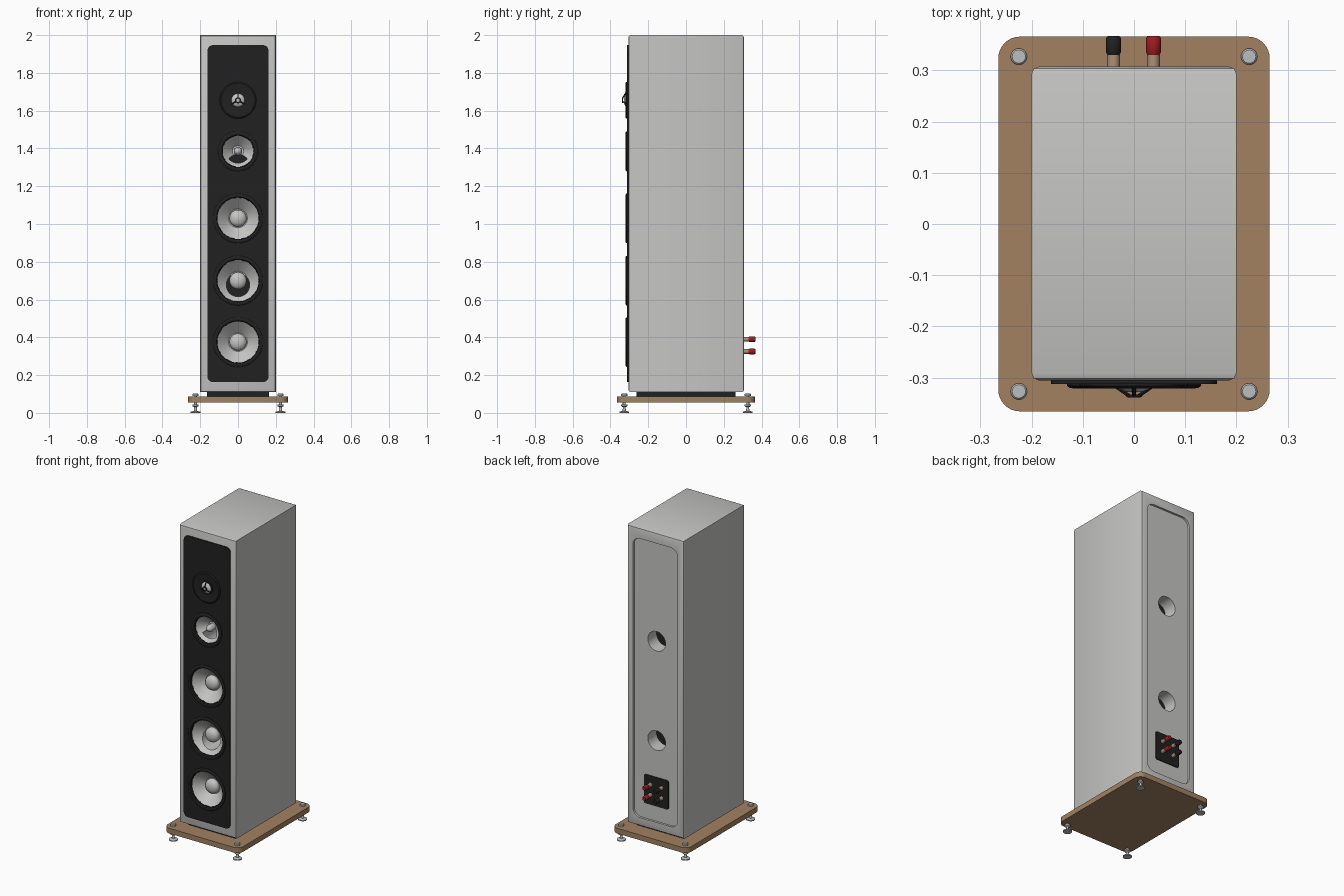
import bpy, bmesh, math
from mathutils import Matrix, Vector

cube = bpy.data.objects.get("Cube")
if cube:
    bpy.data.objects.remove(cube, do_unlink=True)


def material(name, rgb):
    m = bpy.data.materials.new(name)
    m.use_nodes = True
    m.diffuse_color = (*rgb, 1)
    m.node_tree.nodes["Principled BSDF"].inputs["Base Color"].default_value = (*rgb, 1)
    return m


GREY = material("pale grey", (0.56, 0.56, 0.55))
BLACK = material("black", (0.015, 0.015, 0.015))
WOOD = material("tan wood", (0.36, 0.22, 0.115))
METAL = material("silver", (0.5, 0.52, 0.53))
BRASS = material("brass", (0.42, 0.28, 0.17))
RED = material("red", (0.33, 0.012, 0.015))

UP = Matrix.Identity(4)
FRONT = Matrix.Rotation(math.pi / 2, 4, 'X')
REAR = Matrix.Rotation(-math.pi / 2, 4, 'X')


def finish(bm, name, mat, angle=35):
    bmesh.ops.recalc_face_normals(bm, faces=bm.faces)
    me = bpy.data.meshes.new(name)
    bm.to_mesh(me)
    bm.free()
    me.materials.append(mat)
    ob = bpy.data.objects.new(name, me)
    bpy.context.collection.objects.link(ob)
    smooth(ob, angle)
    return ob


def activate(ob):
    bpy.ops.object.select_all(action='DESELECT')
    ob.select_set(True)
    bpy.context.view_layer.objects.active = ob


def smooth(ob, angle=35):
    activate(ob)
    bpy.ops.object.shade_smooth_by_angle(angle=math.radians(angle))


def block(name, x, y, z, mat, round_axis=None, radius=0.0):
    """Box between (low, high) pairs, corners rounded around one axis."""
    bm = bmesh.new()
    bmesh.ops.create_cube(bm, size=1)
    for v in bm.verts:
        v.co = Vector([lo + (hi - lo) * (c + 0.5) for c, (lo, hi) in zip(v.co, (x, y, z))])
    if round_axis is not None:
        edges = [e for e in bm.edges
                 if abs(e.verts[0].co[round_axis] - e.verts[1].co[round_axis]) > 1e-5]
        bmesh.ops.bevel(bm, geom=edges, offset=radius, segments=8, profile=0.5, affect='EDGES')
    return finish(bm, name, mat)


def lathe(name, profile, loc, mat, axis=UP, steps=48):
    """Spin (radius, height) points about an axis."""
    bm = bmesh.new()
    verts = [bm.verts.new((r, 0, h)) for r, h in profile]
    edges = [bm.edges.new(p) for p in zip(verts, verts[1:])]
    bmesh.ops.spin(bm, geom=verts + edges, cent=(0, 0, 0), axis=(0, 0, 1),
                   angle=2 * math.pi, steps=steps, use_duplicate=False)
    bmesh.ops.remove_doubles(bm, verts=bm.verts, dist=1e-5)
    bm.transform(Matrix.Translation(loc) @ axis)
    return finish(bm, name, mat)


def rod(name, radius, length, loc, mat, axis=UP, steps=24):
    return lathe(name, [(0, 0), (radius, 0), (radius, length), (0, length)], loc, mat, axis, steps)


def strut(name, a, b, radius, mat):
    d = Vector(b) - Vector(a)
    return rod(name, radius, d.length, a, mat, d.to_track_quat('Z', 'Y').to_matrix().to_4x4(), 8)


def cut(target, cutter):
    activate(target)
    mod = target.modifiers.new("cut", 'BOOLEAN')
    mod.operation, mod.solver, mod.object = 'DIFFERENCE', 'EXACT', cutter
    bpy.ops.object.modifier_apply(modifier=mod.name)


# Cabinet with bevelled front and back rims
bm = bmesh.new()
bmesh.ops.create_cube(bm, size=1)
for v in bm.verts:
    v.co = Vector((v.co.x * 0.4, v.co.y * 0.613 + 0.001, v.co.z * 1.89 + 1.055))
rims = [e for e in bm.edges if abs(e.verts[0].co.y - e.verts[1].co.y) < 1e-5]
bmesh.ops.bevel(bm, geom=rims, offset=0.014, segments=2, profile=0.5, affect='EDGES')
cabinet = finish(bm, "cabinet", GREY)
baffle = block("front_baffle", (-0.162, 0.162), (-0.313, -0.303), (0.163, 1.947), BLACK, 1, 0.03)

# Recess in the back
cutters = [block("back_recess_cutter", (-0.157, 0.157), (0.294, 0.35), (0.165, 1.935), GREY, 1, 0.05)]
cut(cabinet, cutters[0])

# Drivers: name, height, outer radius, cone radius, cone floor radius
FACE, FLOOR = -0.312, -0.25
drivers = [("midrange", 1.385, 0.106, 0.083, 0.03)]
drivers += [(f"woofer_{i + 1}", z, 0.131, 0.11, 0.05) for i, z in enumerate((1.03, 0.7, 0.375))]
for name, z, outer, cone, floor in drivers:
    cutter = lathe(name + "_cutter", [(0, 0), (floor, 0), (cone, -0.306 / -1 + FLOOR),
                                      (cone, 0.09), (0, 0.09)], (0, FLOOR, z), GREY, FRONT)
    cutters.append(cutter)
    cut(cabinet, cutter)
    cut(baffle, cutter)
    lathe(name + "_surround",
          [(outer, -0.002), (outer, 0.004), (outer - 0.005, 0.008), (cone + 0.009, 0.009),
           (cone + 0.003, 0.006), (cone, 0), (cone, -0.006)], (0, FACE, z), BLACK, FRONT)
    if name == "midrange":
        dome = [(0, -0.005), (0.02, -0.005), (0.022, 0.03), (0.017, 0.045), (0.009, 0.053), (0, 0.056)]
    else:
        r = 0.045
        dome = [(0, -0.01), (r, -0.01)] + [
            (r * math.cos(t * math.pi / 16), 0.008 + 0.028 * math.sin(t * math.pi / 16))
            for t in range(8)] + [(0, 0.036)]
    lathe(name + "_dome", dome, (0, FLOOR, z), METAL if name == "midrange" else GREY, FRONT)

# Rear ports with a dark end inside
for i, z in enumerate((1.307, 0.677)):
    cutter = rod("port_cutter", 0.062, 0.65, (0, -0.285, z), GREY, REAR, 48)
    cutters.append(cutter)
    cut(cabinet, cutter)
    rod(f"port_{i + 1}_end", 0.063, 0.006, (0, 0.2, z), BLACK, REAR, 48)
for c in cutters:
    bpy.data.objects.remove(c, do_unlink=True)
smooth(cabinet)
smooth(baffle)

# Tweeter with waveguide, dome and guard
TZ = 1.655
lathe("tweeter_waveguide", [(0.097, -0.002), (0.097, 0.004), (0.09, 0.009), (0.075, 0.008),
                            (0.042, 0.003), (0.038, 0.003), (0, 0.003)], (0, FACE, TZ), BLACK, FRONT)
lathe("tweeter_dome", [(0.036, 0.002), (0.034, 0.006), (0.026, 0.012), (0.014, 0.016), (0, 0.017)],
      (0, FACE, TZ), GREY, FRONT)
lathe("tweeter_guard_rim", [(0.043, 0), (0.043, 0.009), (0.036, 0.009), (0.036, 0)],
      (0, FACE, TZ), BLACK, FRONT)
lathe("tweeter_guard_hub", [(0.016, 0.021), (0.015, 0.026), (0.009, 0.027), (0.009, 0.021), (0.016, 0.021)],
      (0, FACE, TZ), BLACK, FRONT)
for k in range(3):
    a = math.pi / 2 + k * 2 * math.pi / 3
    c, s = math.cos(a), math.sin(a)
    strut(f"tweeter_guard_strut_{k + 1}", (0.04 * c, -0.318, TZ + 0.04 * s),
          (0.012 * c, -0.335, TZ + 0.012 * s), 0.0035, BLACK)

# Terminal plate and binding posts
block("terminal_plate", (-0.085, 0.085), (0.29, 0.3), (0.262, 0.445), BLACK, 1, 0.01)
for z, level in ((0.39, "upper"), (0.325, "lower")):
    for x, side, mat in ((-0.04, "right", BLACK), (0.038, "left", RED)):
        rod(f"{level}_{side}_post", 0.0125, 0.032, (x, 0.298, z), BRASS, REAR)
        lathe(f"{level}_{side}_knob", [(0, 0), (0.011, 0), (0.015, 0.008), (0.015, 0.033),
                                       (0.012, 0.038), (0, 0.038)], (x, 0.329, z), mat, REAR, 12)

# Plinth and wooden base
block("plinth", (-0.165, 0.165), (-0.262, 0.262), (0.086, 0.112), BLACK)
block("base_board", (-0.265, 0.265), (-0.366, 0.366), (0.055, 0.088), WOOD, 2, 0.042)

# Adjustable feet
for x, side in ((-0.225, "right"), (0.225, "left")):
    for y, end in ((-0.327, "front"), (0.327, "back")):
        lathe(f"{end}_{side}_foot",
              [(0, 0), (0.026, 0), (0.026, 0.006), (0.009, 0.011), (0.007, 0.03), (0.017, 0.036),
               (0.017, 0.045), (0.008, 0.045), (0.008, 0.09), (0.016, 0.09), (0.016, 0.099),
               (0.013, 0.102), (0, 0.102)], (x, y, 0), METAL, UP, 24)
